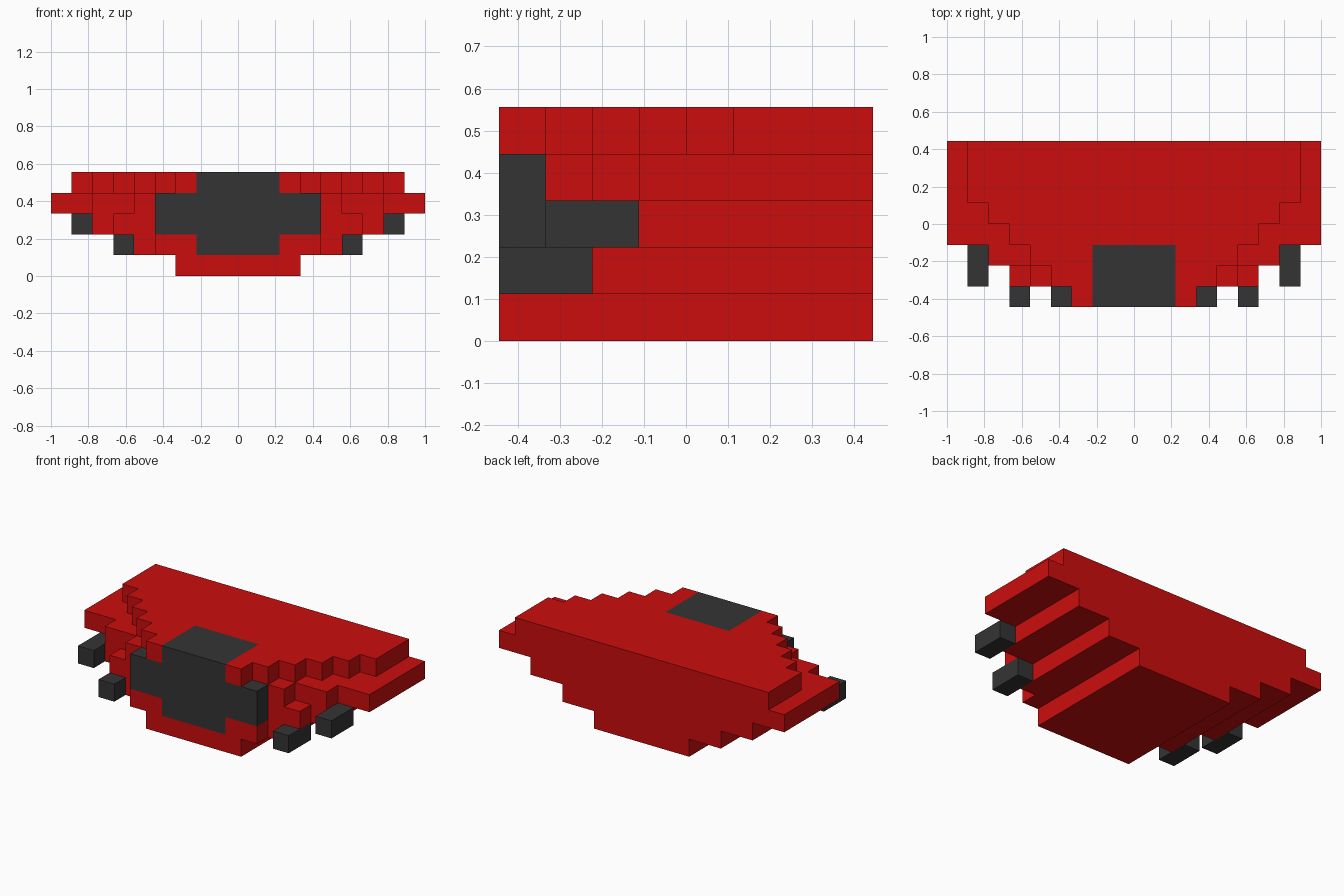
import bpy, bmesh

if "Cube" in bpy.data.objects:
    bpy.data.objects.remove(bpy.data.objects["Cube"])

U = 1 / 9  # one block unit


def material(name, rgb):
    m = bpy.data.materials.new(name)
    m.diffuse_color = (*rgb, 1)
    m.use_nodes = True
    m.node_tree.nodes["Principled BSDF"].inputs["Base Color"].default_value = m.diffuse_color
    return m


RED = material("red", (0.604, 0.004, 0.004))
DARK = material("charcoal", (0.034, 0.034, 0.034))


def extrude_outline(name, pts, z0, z1, mat):
    """Extrude a flat outline (block units) from z0 to z1."""
    bm = bmesh.new()
    face = bm.faces.new([bm.verts.new((x * U, y * U, z0 * U)) for x, y in pts])
    ext = bmesh.ops.extrude_face_region(bm, geom=[face])
    top = [v for v in ext["geom"] if isinstance(v, bmesh.types.BMVert)]
    bmesh.ops.translate(bm, verts=top, vec=(0, 0, (z1 - z0) * U))
    bmesh.ops.recalc_face_normals(bm, faces=bm.faces)
    me = bpy.data.meshes.new(name)
    bm.to_mesh(me)
    bm.free()
    me.materials.append(mat)
    ob = bpy.data.objects.new(name, me)
    bpy.context.collection.objects.link(ob)
    return ob


def slab(name, z, steps, notch=None):
    """Symmetric stepped layer: steps are (front y, half width), back at y=4."""
    half = []
    if notch:
        w, depth_y = notch
        half += [(w, depth_y), (w, steps[0][0])]
    for i, (y, h) in enumerate(steps):
        y_end = steps[i + 1][0] if i + 1 < len(steps) else 4
        half += [(h, y), (h, y_end)]
    mirrored = [(-x, y) for x, y in reversed(half)]
    extrude_outline(name, half + mirrored, z, z + 1, RED)


def box(name, x0, x1, y0, y1, z0, z1, mat):
    extrude_outline(name, [(x0, y0), (x1, y0), (x1, y1), (x0, y1)], z0, z1, mat)


# Red body, layer by layer from the bottom
slab("base_layer", 0, [(-4, 3)])
slab("lower_layer", 1, [(-4, 4), (-3, 5)], notch=(2, -3))
slab("middle_layer", 2, [(-3, 6), (-2, 7)])
slab("wide_layer", 3, [(-3, 5), (-2, 7), (-1, 9)])
slab("top_layer", 4,
     [(-4, 3), (-3, 4), (-2, 5), (-1, 6), (0, 7), (1, 8)], notch=(2, -1))

# Dark front panel and top inset
box("front_panel", -4, 4, -4, -3, 2, 4, DARK)
box("front_panel_lower", -2, 2, -4, -3, 1, 2, DARK)
box("top_inset", -2, 2, -4, -1, 4, 5, DARK)

# Dark prongs on both sides
for side, s in (("right", 1), ("left", -1)):
    for name, x, y, z in (("inner_prong", 5, -4, 1), ("outer_prong", 7, -3, 2)):
        a, b = sorted((s * x, s * (x + 1)))
        box(f"{name}_{side}", a, b, y, y + 2, z, z + 1, DARK)
